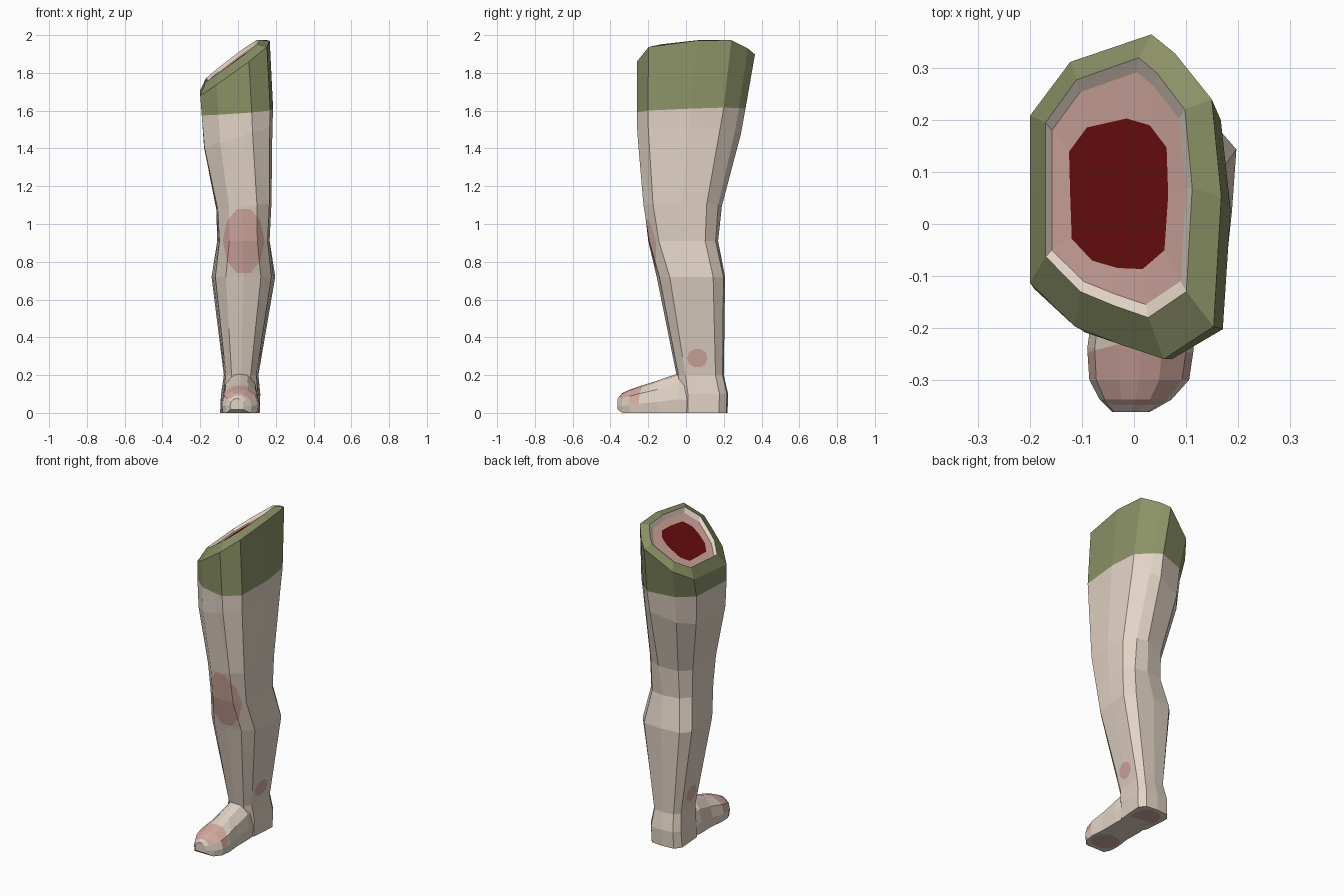
import bpy, bmesh, math
from mathutils import Vector

if "Cube" in bpy.data.objects:
    bpy.data.objects.remove(bpy.data.objects["Cube"])


def srgb(r, g, b):
    return tuple((c / 255 / 12.92) if c < 11 else ((c / 255 + 0.055) / 1.055) ** 2.4
                 for c in (r, g, b)) + (1,)


MATS = []
for name, rgb in (("skin", (226, 211, 197)), ("blush", (211, 169, 159)),
                  ("olive_cloth", (139, 145, 102)), ("dark_red", (108, 14, 14))):
    m = bpy.data.materials.new(name)
    m.diffuse_color = srgb(*rgb)
    m.use_nodes = True
    m.node_tree.nodes["Principled BSDF"].inputs["Base Color"].default_value = m.diffuse_color
    MATS.append(m)
SKIN, BLUSH, OLIVE, RED = range(4)


def loft(rings, mats, cap_mats):
    """Skin a list of point rings; one material per band and per cap."""
    bm = bmesh.new()
    loops = [[bm.verts.new(p) for p in ring] for ring in rings]
    n = len(loops[0])
    for a, b, mat in zip(loops, loops[1:], mats):
        for i in range(n):
            j = (i + 1) % n
            bm.faces.new((a[i], a[j], b[j], b[i])).material_index = mat
    bm.faces.new(loops[0]).material_index = cap_mats[0]
    bm.faces.new(loops[-1]).material_index = cap_mats[1]
    bmesh.ops.recalc_face_normals(bm, faces=bm.faces[:])
    return bm


def paint(bm, centre, u, v, ru, rv, facing, limit=0.15, sides=10):
    """Cut an elliptical patch into the faces that look along 'facing', and colour it."""
    c, u, v, facing = Vector(centre), Vector(u), Vector(v), Vector(facing)
    planes = []

    def inside():
        bm.normal_update()
        return [f for f in bm.faces if f.normal.dot(facing) > limit and
                all((f.calc_center_median() - p).dot(q) < 0 for p, q in planes)]

    for k in range(sides):
        a = math.tau * (k + 0.5) / sides
        p = c + u * ru * math.cos(a) + v * rv * math.sin(a)
        q = (u * math.cos(a) / ru + v * math.sin(a) / rv).normalized()
        faces = inside()
        geom = set(faces)
        for f in faces:
            geom.update(f.edges)
            geom.update(f.verts)
        bmesh.ops.bisect_plane(bm, geom=list(geom), dist=1e-5, plane_co=p, plane_no=q)
        planes.append((p, q))
    for f in inside():
        f.material_index = BLUSH


def finish(bm, name):
    me = bpy.data.meshes.new(name)
    bm.to_mesh(me)
    bm.free()
    for m in MATS:
        me.materials.append(m)
    ob = bpy.data.objects.new(name, me)
    bpy.context.collection.objects.link(ob)


# Leg cross-sections: a boxy calf outline blending into the thigh outline
CALF = [(0, -1), (.55, -.92), (.88, -.62), (.95, 0), (1, .65), (.72, .95), (0, 1),
        (-.72, .95), (-1, .65), (-.95, 0), (-.88, -.62), (-.55, -.92)]
THIGH = [(-.06, -.91), (.4, -1), (.92, -.8), (1, 0), (.9, .6), (.52, .88), (.27, 1),
         (-.58, .83), (-1, .5), (-1, 0), (-1, -.53), (-.53, -.8)]


def section(z, sx, sy, x0, x1, y0, y1, t):
    ring = []
    for (a, b), (c, d) in zip(CALF, THIGH):
        x = (x0 + x1) / 2 + (x1 - x0) / 2 * (a + (c - a) * t)
        y = (y0 + y1) / 2 + (y1 - y0) / 2 * (b + (d - b) * t)
        ring.append((x, y, z + sx * x + sy * y))
    return ring


# height, slope in x, slope in y, x range, y range, thigh blend
SECTIONS = [
    (0.00, 0, 0, -.095, .115, -.04, .220, 0),
    (0.10, 0, 0, -.090, .118, -.04, .223, 0),
    (0.20, 0, 0, -.075, .108, -.05, .200, 0),
    (0.72, 0, 0, -.140, .197, -.155, .207, 0),
    (0.91, 0, 0, -.110, .172, -.205, .170, .3),
    (1.09, .1, 0, -.115, .180, -.232, .190, .6),
    (1.46, .3, 0, -.180, .183, -.260, .290, .9),
    (1.595, .08, .04, -.192, .186, -.260, .315, 1),   # cloth hem
    (1.84, .75, .09, -.200, .168, -.260, .365, 1),    # slanted cut, outer rim
    (1.885, .75, .07, -.170, .112, -.180, .320, 1),   # inner rim
    (1.865, .75, .07, -.158, .100, -.155, .292, 1),   # recessed lip
    (1.862, .75, .07, -.125, .068, -.092, .203, .55), # dark centre
]
leg = loft([section(*s) for s in SECTIONS],
           [SKIN] * 7 + [OLIVE] * 2 + [SKIN, BLUSH], (SKIN, RED))
paint(leg, (.03, -.2, .91), (1, 0, 0), (0, 0, 1), .105, .17, (0, -1, 0))     # knee
for side in (1, -1):                                                         # ankle bones
    paint(leg, (side * .1, .06, .29), (0, 1, 0), (0, 0, 1), .052, .048, (side, 0, 0), .4)
paint(leg, (.01, .11, 0), (1, 0, 0), (0, 1, 0), .078, .088, (0, 0, -1), .8)  # heel pad
finish(leg, "leg")

# Front of the foot, lofted from ankle to toes
FOOT = [(-.93, 0), (-1, .35), (-.86, .74), (-.4, .98), (0, 1.02), (.4, .98),
        (.86, .74), (1, .35), (.93, 0)]
STATIONS = [(.08, -.070, .095, 0, .17), (-.04, -.080, .106, 0, .205),
            (-.15, -.078, .106, 0, .168), (-.24, -.090, .115, 0, .140),
            (-.30, -.086, .106, 0, .120), (-.338, -.066, .072, 0, .102),
            (-.362, -.042, .030, .018, .075)]
foot = loft([[((x0 + x1) / 2 + (x1 - x0) / 2 * u, y, z0 + (z1 - z0) * w) for u, w in FOOT]
             for y, x0, x1, z0, z1 in STATIONS], [SKIN] * 6, (SKIN, SKIN))
paint(foot, (.01, -.29, .1), (1, 0, 0), (0, 1, 0), .14, .058, (0, 0, 1), .25)     # toes
paint(foot, (.01, -.24, 0), (1, 0, 0), (0, 1, 0), .082, .075, (0, 0, -1), .8)     # ball pad
finish(foot, "foot")
